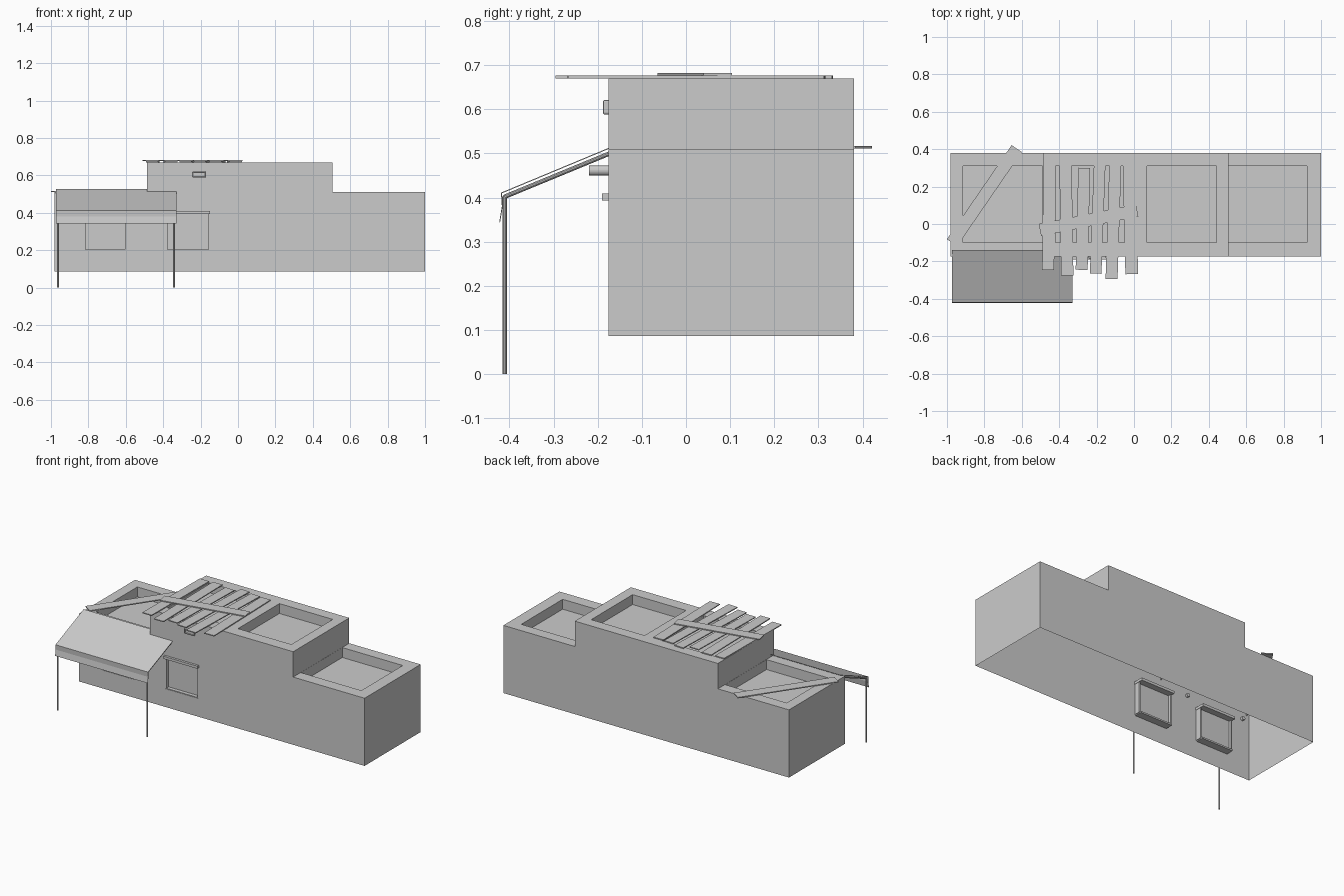
import bpy, bmesh, math
from mathutils import Vector, Matrix

if "Cube" in bpy.data.objects:
    bpy.data.objects.remove(bpy.data.objects["Cube"])


def finish(bm, name):
    bmesh.ops.recalc_face_normals(bm, faces=bm.faces)
    me = bpy.data.meshes.new(name)
    bm.to_mesh(me)
    bm.free()
    ob = bpy.data.objects.new(name, me)
    bpy.context.collection.objects.link(ob)
    return ob


def add_box(bm, x, y, z):
    m = Matrix.Translation(((x[0] + x[1]) / 2, (y[0] + y[1]) / 2, (z[0] + z[1]) / 2))
    s = Matrix.Diagonal((x[1] - x[0], y[1] - y[0], z[1] - z[0], 1))
    return bmesh.ops.create_cube(bm, size=1, matrix=m @ s)


def box(name, x, y, z):
    bm = bmesh.new()
    add_box(bm, x, y, z)
    return finish(bm, name)


def plank(name, a, b, width, z0, z1):
    # flat board between two plan points
    a, b = Vector(a), Vector(b)
    d = b - a
    ob = box(name, (-d.length / 2, d.length / 2), (-width / 2, width / 2), (z0, z1))
    c = (a + b) / 2
    ob.data.transform(Matrix.Translation((c.x, c.y, 0)) @ Matrix.Rotation(math.atan2(d.y, d.x), 4, 'Z'))
    return ob


def rod(name, a, b, r, sides=10):
    a, b = Vector(a), Vector(b)
    d = b - a
    bm = bmesh.new()
    m = Matrix.Translation((a + b) / 2) @ d.to_track_quat('Z', 'Y').to_matrix().to_4x4()
    bmesh.ops.create_cone(bm, cap_ends=True, segments=sides, radius1=r, radius2=r, depth=d.length, matrix=m)
    return finish(bm, name)


def extrude(name, pts, vec):
    bm = bmesh.new()
    face = bm.faces.new([bm.verts.new(p) for p in pts])
    r = bmesh.ops.extrude_face_region(bm, geom=[face], use_keep_orig=True)
    bmesh.ops.translate(bm, vec=vec, verts=[g for g in r['geom'] if isinstance(g, bmesh.types.BMVert)])
    return finish(bm, name)


FRONT, BACK, BASE, LOW, HIGH = -0.175, 0.38, 0.086, 0.51, 0.669
windows = [(-0.82, -0.6), (-0.38, -0.155)]

# stepped building shell
profile = [(-0.98, BASE), (1.0, BASE), (1.0, LOW), (0.505, LOW), (0.505, HIGH),
           (-0.487, HIGH), (-0.487, LOW), (-0.98, LOW)]
house = extrude("building", [(x, FRONT, z) for x, z in profile], (0, BACK - FRONT, 0))

# roof recesses and window recesses cut in one go
bm = bmesh.new()
for x0, x1, top in [(-0.915, -0.488, LOW), (-0.42, -0.05, HIGH), (0.07, 0.44, HIGH), (0.506, 0.925, LOW)]:
    add_box(bm, (x0, x1), (-0.1, 0.31), (top - 0.062, top + 0.03))
for x0, x1 in windows:
    add_box(bm, (x0, x1), (FRONT - 0.05, FRONT + 0.025), (0.2, 0.4))
cutter = finish(bm, "recess_cutter")
cutter.hide_render = True
mod = house.modifiers.new("recesses", 'BOOLEAN')
mod.object, mod.operation, mod.solver = cutter, 'DIFFERENCE', 'EXACT'
bpy.context.view_layer.objects.active = house
bpy.ops.object.modifier_apply(modifier=mod.name)
bpy.data.objects.remove(cutter)

# the underside is open
bm = bmesh.new()
bm.from_mesh(house.data)
under = [f for f in bm.faces if all(abs(v.co.z - BASE) < 1e-4 for v in f.verts)]
bmesh.ops.delete(bm, geom=under, context='FACES')
bm.to_mesh(house.data)
bm.free()

# window lintels, and indoor sills and jambs
for i, (x0, x1) in enumerate(windows):
    box(f"window_lintel_{i}", (x0 - 0.005, x1 + 0.006), (-0.19, -0.11), (0.393, 0.409))
    box(f"window_sill_{i}", (x0, x1), (FRONT + 0.002, -0.125), (0.194, 0.204))
    for side, x in (("left", x0), ("right", x1)):
        box(f"window_jamb_{side}_{i}", (x - 0.004, x + 0.004), (FRONT + 0.002, -0.135), (0.2, 0.395))

# wall vent with rounded edges and sunken middle
bm = bmesh.new()
add_box(bm, (-0.242, -0.174), (-0.188, -0.165), (0.588, 0.621))
bmesh.ops.bevel(bm, geom=bm.edges[:], offset=0.004, segments=2, affect='EDGES', profile=0.5)
face = min(bm.faces, key=lambda f: f.calc_center_median().y)
bmesh.ops.inset_region(bm, faces=[face], thickness=0.002)
bmesh.ops.translate(bm, vec=(0, 0.006, 0), verts=face.verts)
finish(bm, "wall_vent")

# roof boards: front x, front y, back x, back y, width
boards = [(-0.459, -0.245, -0.453, 0.315, 0.064), (-0.357, -0.275, -0.366, 0.32, 0.066),
          (-0.28, -0.245, -0.266, 0.30, 0.064), (-0.205, -0.265, -0.183, 0.332, 0.062),
          (-0.12, -0.294, -0.1, 0.315, 0.064), (-0.012, -0.268, -0.026, 0.31, 0.068)]
for i, (xa, ya, xb, yb, w) in enumerate(boards):
    plank(f"roof_board_{i}", (xa, ya), (xb, yb), w, HIGH + 0.001, 0.676)
plank("roof_cross_board", (-0.503, -0.032), (0.017, 0.072), 0.066, 0.676, 0.682)
plank("diagonal_roof_board", (-0.973, -0.1), (-0.627, 0.403), 0.066, LOW + 0.001, 0.517)

# thin sloping canopy sheet with hanging front flap
outer = [(-0.14, 0.527), (-0.419, 0.411), (-0.417, 0.38), (-0.423, 0.343)]
inner = [(-0.421, 0.343), (-0.415, 0.38), (-0.4165, 0.4095), (-0.14, 0.5245)]
extrude("canopy", [(-0.972, y, z) for y, z in outer + inner], (0.642, 0, 0))

# canopy posts, rafters and front rail
for side, x in (("left", -0.962), ("right", -0.342)):
    rod(f"canopy_post_{side}", (x, -0.41, 0), (x, -0.41, 0.403), 0.005)
    rod(f"canopy_rafter_{side}", (x, -0.41, 0.402), (x, -0.165, 0.503), 0.005)
rod("canopy_front_rail", (-0.962, -0.41, 0.402), (-0.342, -0.41, 0.402), 0.005)

# round wall lamps under the canopy
for i, x in enumerate((-0.53, -0.93)):
    rod(f"wall_lamp_{i}", (x, -0.22, 0.461), (x, -0.16, 0.461), 0.011, 16)
